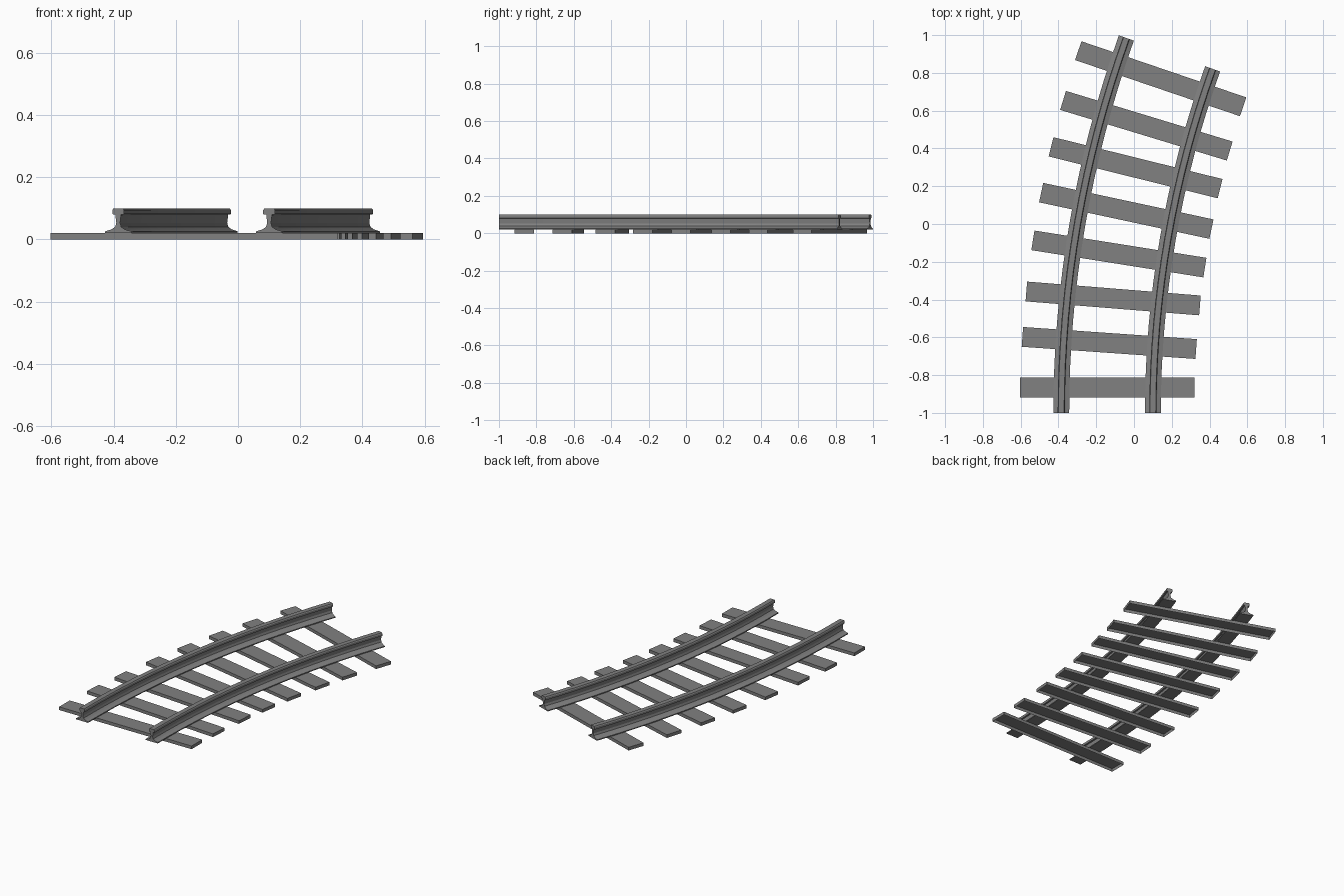
import bpy
import bmesh
from math import radians, sin, cos
from mathutils import Matrix, Vector

cube = bpy.data.objects.get("Cube")
if cube:
    bpy.data.objects.remove(cube)

# One flat grey for the whole track
GREY = (0.22, 0.22, 0.22, 1)
grey = bpy.data.materials.new("track_grey")
grey.use_nodes = True
grey.diffuse_color = GREY
grey.node_tree.nodes["Principled BSDF"].inputs["Base Color"].default_value = GREY

# The bend: both rails share this centre and sweep
CENTRE = Vector((5.503, -1, 0))
SWEEP = radians(19.7)
STEPS = 16


def on_bend(radius, angle, z=0):
    return CENTRE + Vector((-radius * cos(angle), radius * sin(angle), z))


def finish(bm, name):
    bmesh.ops.recalc_face_normals(bm, faces=bm.faces)
    mesh = bpy.data.meshes.new(name)
    bm.to_mesh(mesh)
    bm.free()
    mesh.materials.append(grey)
    obj = bpy.data.objects.new(name, mesh)
    bpy.context.collection.objects.link(obj)
    return obj


# Half of the rail section: foot, waisted web, chamfered head (offset, height)
HALF = [(0.042, 0.02), (0.042, 0.026), (0.022, 0.032), (0.010, 0.04), (0.006, 0.053),
        (0.009, 0.076), (0.009, 0.08), (0.019, 0.081), (0.019, 0.094), (0.015, 0.1)]
SECTION = HALF + [(-u, z) for u, z in reversed(HALF)]


def make_rail(name, radius):
    bm = bmesh.new()
    rings = []
    for i in range(STEPS + 1):
        angle = SWEEP * i / STEPS
        rings.append([bm.verts.new(on_bend(radius - u, angle, z)) for u, z in SECTION])
    count = len(SECTION)
    for a, b in zip(rings, rings[1:]):
        for j in range(count):
            k = (j + 1) % count
            bm.faces.new((a[j], a[k], b[k], b[j]))
    bm.faces.new(rings[0])
    bm.faces.new(rings[-1])
    return finish(bm, name)


make_rail("left_rail", 5.403)
make_rail("right_rail", 5.888)


# Sleepers: shallow boxes open underneath
def make_sleeper(name, arc, turn):
    bm = bmesh.new()
    place = (Matrix.Translation(on_bend(5.646, radians(arc), 0.01))
             @ Matrix.Rotation(-radians(turn), 4, "Z")
             @ Matrix.Diagonal((0.922, 0.105, 0.02, 1)))
    bmesh.ops.create_cube(bm, size=1, matrix=place)
    bm.normal_update()
    under = [f for f in bm.faces if f.normal.z < -0.9]
    bmesh.ops.delete(bm, geom=under, context="FACES_ONLY")
    return finish(bm, name)


# Position along the bend and own turn, both in degrees
SLEEPERS = [(1.37, 0), (3.76, 4), (6.16, 4.6), (8.57, 9),
            (10.92, 12.1), (13.29, 13.9), (15.62, 16.9), (18.26, 18.8)]
for n, (arc, turn) in enumerate(SLEEPERS, 1):
    make_sleeper(f"sleeper_{n}", arc, turn)
